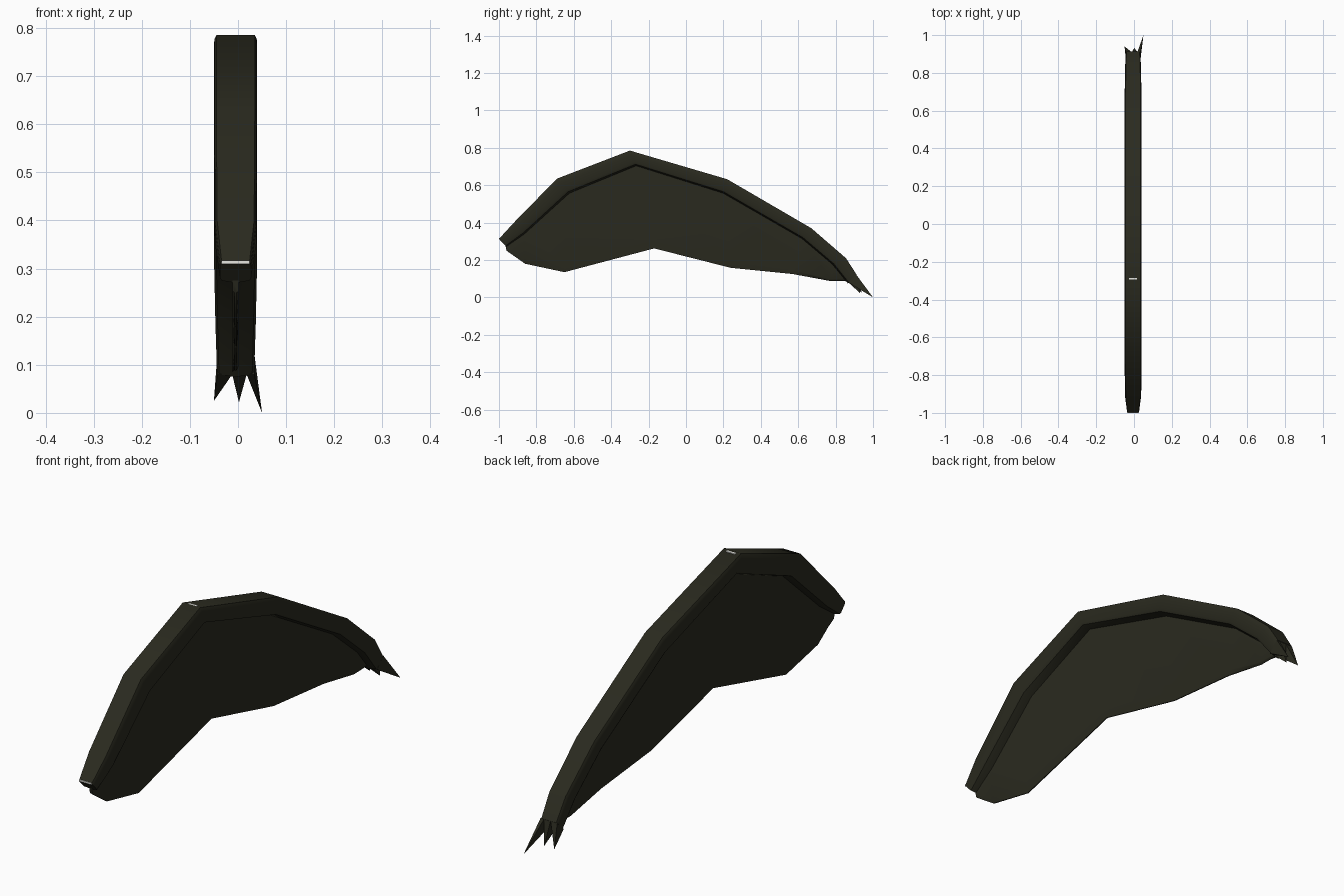
import bpy, bmesh, math
from mathutils import Vector

if "Cube" in bpy.data.objects:
    bpy.data.objects.remove(bpy.data.objects["Cube"])


def material(name, rgb):
    m = bpy.data.materials.new(name)
    m.diffuse_color = (*rgb, 1)
    m.use_nodes = True
    m.node_tree.nodes["Principled BSDF"].inputs["Base Color"].default_value = m.diffuse_color
    return m


OLIVE = material("dark olive", (0.023, 0.023, 0.0135))
WHITE = material("off white", (0.8, 0.8, 0.76))
CX = -0.005

# Side profiles in (y, z), front to back: ridge, lower line of the ridge band, bottom edge
TOP = [(-1, .313), (-.92, .40), (-.69, .635), (-.3, .785), (.22, .632),
       (.67, .37), (.855, .21), (.912, .122)]
LOW = [(-.965, .275), (-.87, .345), (-.63, .565), (-.27, .712), (.20, .565),
       (.625, .32), (.79, .18), (.87, .08)]
BOTTOM = [(-.96, .25), (-.86, .18), (-.65, .135), (-.17, .262), (.24, .158),
          (.57, .125), (.77, .088), (.87, .08)]


def taper(y):
    front = min(1, .72 + max(0, y + 1) * 3)
    back = 1 - .15 * max(0, min(1, (y - .8) / .12))
    return front * back


def finish(bm, name, mat, smooth=True):
    bmesh.ops.recalc_face_normals(bm, faces=bm.faces)
    me = bpy.data.meshes.new(name)
    bm.to_mesh(me)
    bm.free()
    me.materials.append(mat)
    ob = bpy.data.objects.new(name, me)
    bpy.context.collection.objects.link(ob)
    if smooth:
        bpy.context.view_layer.objects.active = ob
        ob.select_set(True)
        bpy.ops.object.shade_smooth_by_angle(angle=math.radians(50))
        ob.select_set(False)
    return ob


def sweep(bm, rings):
    """Skin closed rings and cap both ends."""
    rows = [[bm.verts.new(p) for p in r] for r in rings]
    n = len(rows[0])
    for a, b in zip(rows, rows[1:]):
        for i in range(n):
            j = (i + 1) % n
            bm.faces.new((a[i], a[j], b[j], b[i]))
    bm.faces.new(rows[0])
    bm.faces.new(rows[-1])


# Wide curved band along the top: (half width, depth from ridge to low line)
half = [(.040, 0), (.044, .12), (.045, .3), (.045, .85), (.040, 1.0)]
section = half + [(.004, 1.12), (-.004, 1.12)] + [(-x, t) for x, t in reversed(half)]
rings = []
for a, b in zip(TOP, LOW):
    a, b = Vector(a), Vector(b)
    ring = []
    for x, t in section:
        p = a.lerp(b, min(t, 1.0) if a.y > .9 else t)
        ring.append((CX + x * taper(a.x), p.x, p.y))
    rings.append(ring)
bm = bmesh.new()
sweep(bm, rings)
finish(bm, "ridge_band", OLIVE)

# Thin central web hanging below the band, with a bevelled lower edge
rings = []
for a, b in zip(LOW, BOTTOM):
    a, b = Vector(a), Vector(b)
    rings.append([(CX + x, *a.lerp(b, t)) for x, t in
                  ((.006, 0), (.006, .9), (.002, 1), (-.002, 1), (-.006, .9), (-.006, 0))])
# last ring closes to a short edge inside the band
rings[-1] = [(x, y, z + .02 - .004 * i) for i, (x, y, z) in enumerate(rings[-1])]
bm = bmesh.new()
sweep(bm, rings)
finish(bm, "central_web", OLIVE)

# Three ragged points continuing the band at the tail
spikes = [(-.043, -.012, (-.05, .94, .025)),
          (-.012, .018, (.002, .932, .022)),
          (.018, .034, (.05, 1.0, .0))]
for x0, x1, tip in spikes:
    bm = bmesh.new()
    root = [bm.verts.new(p) for p in
            ((x0, .910, .122), (x1, .910, .122), (x1, .868, .08), (x0, .868, .08))]
    end = bm.verts.new(tip)
    bm.faces.new(root)
    for i in range(4):
        bm.faces.new((root[i], root[(i + 1) % 4], end))
    finish(bm, "tail_point", OLIVE)


# Thin pale slivers at the front tip and the peak
def plate(name, centre, size):
    bm = bmesh.new()
    bmesh.ops.create_cube(bm, size=1)
    for v in bm.verts:
        v.co = Vector([c + a * s for c, a, s in zip(centre, v.co, size)])
    finish(bm, name, WHITE, False)


plate("front_sliver", (CX, -.998, .313), (.058, .004, .007))
plate("peak_sliver", (CX, -.29, .782), (.042, .010, .003))
